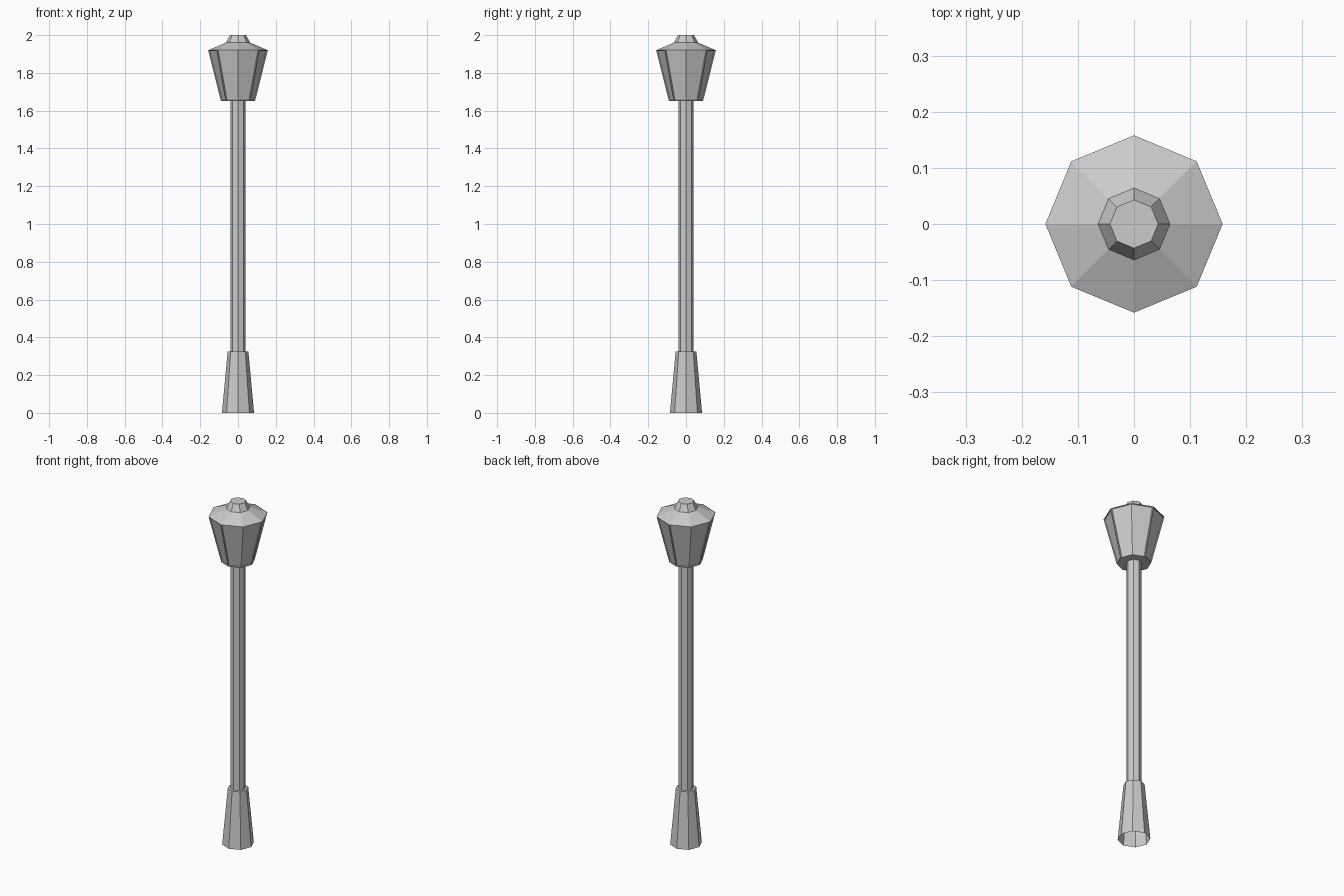
import bpy
import bmesh
from math import cos, sin, pi

SIDES = 8

cube = bpy.data.objects.get("Cube")
if cube:
    bpy.data.objects.remove(cube, do_unlink=True)

grey = bpy.data.materials.new("grey metal")
grey.use_nodes = True
grey.diffuse_color = (0.6, 0.6, 0.6, 1)
grey.node_tree.nodes["Principled BSDF"].inputs["Base Color"].default_value = grey.diffuse_color


def octagon_part(name, profile, cap_bottom=False, cap_top=False, panels=None):
    """Sweep (radius, height) pairs round the z axis with flat sides."""
    bm = bmesh.new()
    rings = []
    for radius, z in profile:
        rings.append([bm.verts.new((radius * cos(2 * pi * i / SIDES),
                                    radius * sin(2 * pi * i / SIDES), z))
                      for i in range(SIDES)])
    sides = []
    for low, high in zip(rings, rings[1:]):
        for i in range(SIDES):
            j = (i + 1) % SIDES
            sides.append(bm.faces.new((low[i], low[j], high[j], high[i])))
    if cap_bottom:
        bm.faces.new(rings[0][::-1])
    if cap_top:
        bm.faces.new(rings[-1])
    if panels:
        bm.normal_update()
        width, depth = panels
        bmesh.ops.inset_individual(bm, faces=sides, thickness=width)
        bmesh.ops.inset_individual(bm, faces=sides, thickness=0.001, depth=-depth)
    mesh = bpy.data.meshes.new(name)
    bm.to_mesh(mesh)
    bm.free()
    mesh.materials.append(grey)
    obj = bpy.data.objects.new(name, mesh)
    bpy.context.collection.objects.link(obj)
    return obj


# Tapered foot, hollow underneath, with a ledge round the pole
octagon_part("base", [(0.085, 0), (0.055, 0.325), (0.04, 0.325)])
octagon_part("pole", [(0.04, 0.325), (0.04, 1.65)])

# Lantern with a recessed pane in each side
octagon_part("lantern_underside", [(0.04, 1.65), (0.09, 1.65)])
octagon_part("lantern_body", [(0.09, 1.65), (0.158, 1.92)], panels=(0.006, 0.005))

# Shallow roof and blunt finial
octagon_part("roof", [(0.158, 1.92), (0.064, 1.96)])
octagon_part("finial", [(0.064, 1.96), (0.043, 2.0)], cap_top=True)
